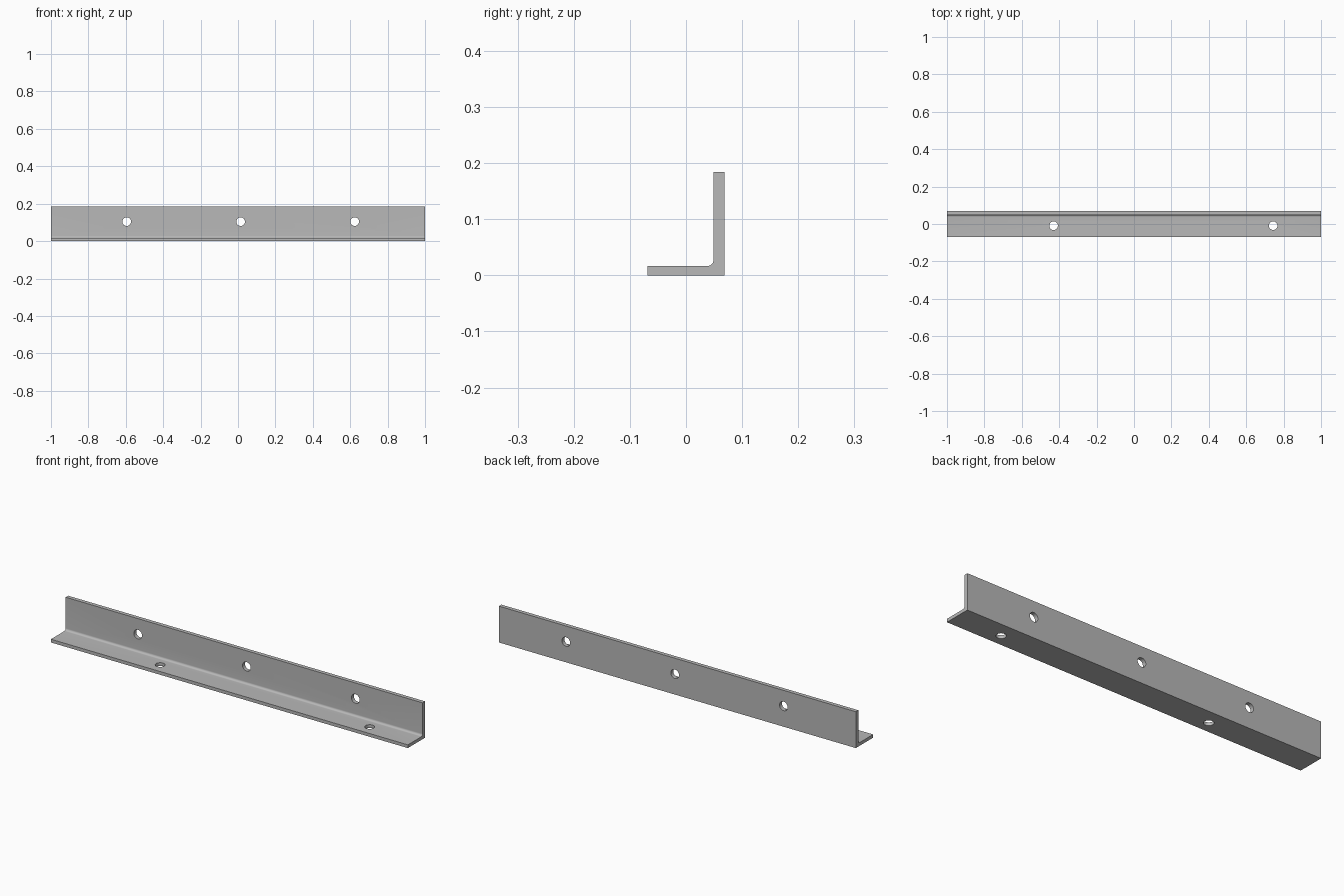
import bpy
import math

cube = bpy.data.objects.get("Cube")
if cube:
    bpy.data.objects.remove(cube, do_unlink=True)

# Material
steel = bpy.data.materials.new("steel_grey")
steel.use_nodes = True
colour = (0.48, 0.48, 0.48, 1)
steel.diffuse_color = colour
steel.node_tree.nodes["Principled BSDF"].inputs["Base Color"].default_value = colour

# Overall sizes
HALF_LENGTH = 1.0
FRONT, BACK, HEIGHT = -0.069, 0.069, 0.184
WALL, BASE, FILLET = 0.02, 0.0165, 0.011
HOLE_RADIUS = 0.023

# L-shaped section with a rounded inner corner
inner = BACK - WALL
section = [(FRONT, 0), (BACK, 0), (BACK, HEIGHT), (inner, HEIGHT)]
steps = 8
for i in range(steps + 1):
    a = math.pi / 2 * i / steps
    section.append((inner - FILLET + FILLET * math.cos(a),
                    BASE + FILLET - FILLET * math.sin(a)))
section.append((FRONT, BASE))

# Extrude the section along the length
n = len(section)
verts = [(x, y, z) for x in (-HALF_LENGTH, HALF_LENGTH) for y, z in section]
faces = [(i, i + n, (i + 1) % n + n, (i + 1) % n) for i in range(n)]
faces += [tuple(range(n)), tuple(reversed(range(n, 2 * n)))]
mesh = bpy.data.meshes.new("angle_bar")
mesh.from_pydata(verts, [], faces)
mesh.materials.append(steel)
bar = bpy.data.objects.new("angle_bar", mesh)
bpy.context.collection.objects.link(bar)

# Consistent outward normals
bpy.context.view_layer.objects.active = bar
bpy.ops.object.select_all(action="DESELECT")
bar.select_set(True)
bpy.ops.object.mode_set(mode="EDIT")
bpy.ops.mesh.select_all(action="SELECT")
bpy.ops.mesh.normals_make_consistent(inside=False)
bpy.ops.object.mode_set(mode="OBJECT")


def drill(name, location, tilt):
    """Cut a round bolt hole through the bar."""
    bpy.ops.mesh.primitive_cylinder_add(vertices=32, radius=HOLE_RADIUS, depth=0.06,
                                        location=location, rotation=(tilt, 0, 0))
    cutter = bpy.context.object
    cutter.name = name
    cutter.hide_render = True
    cutter.data.materials.append(steel)
    mod = bar.modifiers.new(name, "BOOLEAN")
    mod.operation = "DIFFERENCE"
    mod.solver = "EXACT"
    mod.object = cutter
    bpy.context.view_layer.objects.active = bar
    bpy.ops.object.modifier_apply(modifier=name)
    bpy.data.objects.remove(cutter, do_unlink=True)


# Holes in the upright flange
for x in (-0.595, 0.014, 0.624):
    drill("upright_hole", (x, BACK - WALL / 2, 0.104), math.pi / 2)

# Holes in the base flange
for x in (-0.43, 0.744):
    drill("base_hole", (x, -0.009, BASE / 2), 0)

# Smooth fillet and hole walls, sharp edges elsewhere
bpy.ops.object.select_all(action="DESELECT")
bar.select_set(True)
bpy.context.view_layer.objects.active = bar
bpy.ops.object.shade_smooth_by_angle(angle=math.radians(30))
